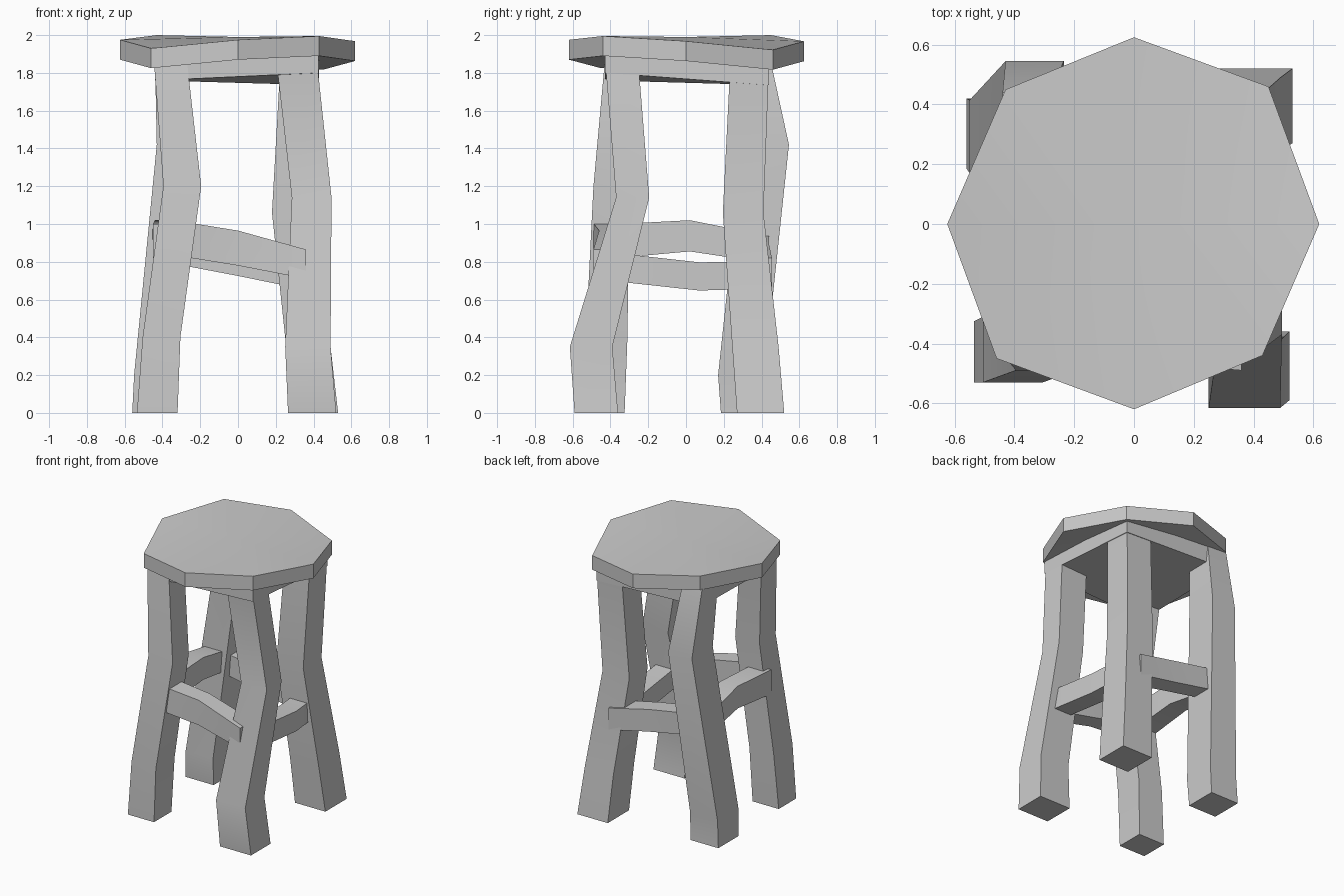
import bpy, bmesh, math

if "Cube" in bpy.data.objects:
    bpy.data.objects.remove(bpy.data.objects["Cube"])


def make_object(name, bm):
    bmesh.ops.recalc_face_normals(bm, faces=bm.faces)
    mesh = bpy.data.meshes.new(name)
    bm.to_mesh(mesh)
    bm.free()
    obj = bpy.data.objects.new(name, mesh)
    bpy.context.collection.objects.link(obj)
    bpy.ops.object.select_all(action='DESELECT')
    obj.select_set(True)
    bpy.context.view_layer.objects.active = obj
    bpy.ops.object.shade_smooth_by_angle(angle=math.radians(30))
    return obj


def beam(name, axis, stations):
    """Bent rectangular beam; station = (position, u0, u1, v0, v1)."""
    bm = bmesh.new()
    rings = []
    for t, u0, u1, v0, v1 in stations:
        ring = []
        for u, v in ((u0, v0), (u1, v0), (u1, v1), (u0, v1)):
            co = {'x': (t, u, v), 'y': (u, t, v), 'z': (u, v, t)}[axis]
            ring.append(bm.verts.new(co))
        rings.append(ring)
    for a, b in zip(rings, rings[1:]):
        for i in range(4):
            j = (i + 1) % 4
            bm.faces.new((a[i], a[j], b[j], b[i]))
    bm.faces.new(rings[0])
    bm.faces.new(rings[-1])
    return make_object(name, bm)


# Seat: warped octagonal slab with a slightly raised centre
rim = [(0.62, 0.0, 1.968), (0.45, 0.46, 1.922), (0.0, 0.625, 1.967), (-0.43, 0.45, 2.0),
       (-0.625, 0.0, 1.975), (-0.46, -0.45, 1.93), (0.0, -0.62, 1.975), (0.43, -0.44, 1.995)]
bm = bmesh.new()
top = [bm.verts.new(p) for p in rim]
low = [bm.verts.new((x, y, z - 0.105)) for x, y, z in rim]
top_mid = bm.verts.new((0, 0, 1.99))
low_mid = bm.verts.new((0, 0, 1.88))
for i in range(8):
    j = (i + 1) % 8
    bm.faces.new((top[i], top[j], top_mid))
    bm.faces.new((low[j], low[i], low_mid))
    bm.faces.new((top[i], low[i], low[j], top[j]))
make_object("seat", bm)

# Block under the seat, with a slanting underside
bm = bmesh.new()
corners = [(-0.44, -0.43, 1.76, 1.86), (0.425, -0.43, 1.80, 1.92),
           (0.43, 0.44, 1.735, 1.86), (-0.435, 0.44, 1.77, 1.92)]
lo = [bm.verts.new((x, y, a)) for x, y, a, b in corners]
hi = [bm.verts.new((x, y, b)) for x, y, a, b in corners]
bm.faces.new(lo)
bm.faces.new(hi)
for i in range(4):
    j = (i + 1) % 4
    bm.faces.new((lo[i], lo[j], hi[j], hi[i]))
make_object("seat_block", bm)

# Crooked legs: (z, x range, y range)
beam("front_left_leg", 'z', [
    (0, -0.535, -0.32, -0.53, -0.325), (0.4, -0.505, -0.305, -0.53, -0.31),
    (1.2, -0.395, -0.195, -0.49, -0.30), (1.86, -0.445, -0.27, -0.43, -0.25)])
beam("front_right_leg", 'z', [
    (0, 0.265, 0.52, -0.59, -0.36), (0.35, 0.25, 0.49, -0.615, -0.39),
    (1.14, 0.285, 0.495, -0.37, -0.195), (1.89, 0.20, 0.415, -0.43, -0.255)])
beam("back_right_leg", 'z', [
    (0, 0.28, 0.53, 0.27, 0.52), (0.35, 0.255, 0.49, 0.245, 0.49),
    (1.06, 0.18, 0.40, 0.195, 0.41), (1.86, 0.225, 0.43, 0.235, 0.44)])
beam("back_left_leg", 'z', [
    (0, -0.56, -0.33, 0.185, 0.42), (0.2, -0.55, -0.325, 0.17, 0.415),
    (1.42, -0.43, -0.235, 0.30, 0.545), (1.9, -0.44, -0.28, 0.25, 0.44)])

# Stretchers: (position, side range, z range)
beam("front_stretcher", 'x', [
    (-0.28, -0.495, -0.35, 0.825, 1.01), (0.0, -0.46, -0.33, 0.78, 0.965),
    (0.36, -0.49, -0.34, 0.71, 0.865)])
beam("back_stretcher", 'x', [
    (-0.34, 0.30, 0.44, 0.79, 0.95), (0.0, 0.30, 0.44, 0.725, 0.89),
    (0.32, 0.30, 0.455, 0.66, 0.82)])
beam("left_stretcher", 'y', [
    (-0.36, -0.45, -0.30, 0.82, 1.00), (0.02, -0.44, -0.30, 0.855, 1.02),
    (0.32, -0.455, -0.31, 0.81, 0.96)])
beam("right_stretcher", 'y', [
    (-0.36, 0.30, 0.44, 0.695, 0.845), (0.07, 0.29, 0.43, 0.648, 0.797),
    (0.32, 0.27, 0.41, 0.655, 0.80)])
